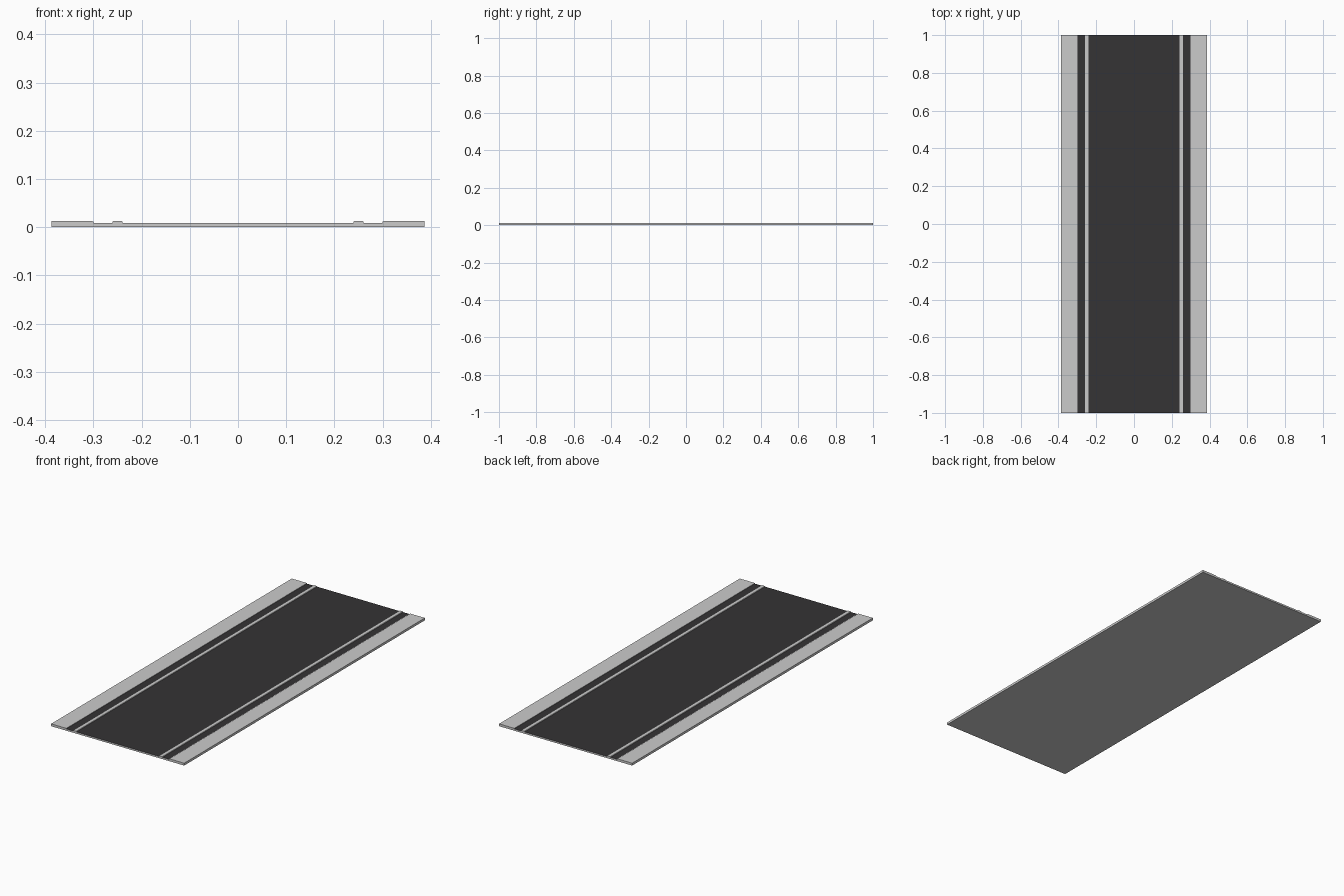
import bpy

if "Cube" in bpy.data.objects:
    bpy.data.objects.remove(bpy.data.objects["Cube"])

LENGTH = 2.0

asphalt = bpy.data.materials.new("asphalt")
asphalt.diffuse_color = (0.035, 0.033, 0.035, 1)
asphalt.use_nodes = True
asphalt.node_tree.nodes["Principled BSDF"].inputs["Base Color"].default_value = asphalt.diffuse_color
concrete = bpy.data.materials.new("concrete")
concrete.diffuse_color = (0.8, 0.8, 0.8, 1)
concrete.use_nodes = True
concrete.node_tree.nodes["Principled BSDF"].inputs["Base Color"].default_value = concrete.diffuse_color


def extrude(name, profile, dark_edges=()):
    """Extrude an (x, z) outline along y; listed edges become asphalt."""
    n = len(profile)
    verts = [(x, y, z) for y in (-LENGTH / 2, LENGTH / 2) for x, z in profile]
    faces = [(i, (i + 1) % n, (i + 1) % n + n, i + n) for i in range(n)]
    faces += [tuple(range(n))[::-1], tuple(range(n, 2 * n))]
    mesh = bpy.data.meshes.new(name)
    mesh.from_pydata(verts, [], [f[::-1] for f in faces])
    mesh.materials.append(concrete)
    mesh.materials.append(asphalt)
    for i in dark_edges:
        mesh.polygons[i].material_index = 1
    obj = bpy.data.objects.new(name, mesh)
    bpy.context.collection.objects.link(obj)
    return obj


ROAD, TOP = 0.009, 0.0125

# Road slab with a dark top face
extrude("road", [(-0.3, 0), (0.3, 0), (0.3, ROAD), (-0.3, ROAD)], dark_edges=[2])

for side, s in (("left", -1), ("right", 1)):
    # Raised pavement with a chamfered kerb edge
    pavement = [(0.3, 0), (0.387, 0), (0.387, TOP), (0.303, TOP), (0.3, TOP - 0.001)]
    # Raised edge line with slightly chamfered corners
    line = [(0.24, ROAD), (0.26, ROAD), (0.26, TOP - 0.001), (0.259, TOP),
            (0.241, TOP), (0.24, TOP - 0.001)]
    for name, outline in (("pavement", pavement), ("edge_line", line)):
        pts = [(s * x, z) for x, z in outline]
        extrude(f"{side}_{name}", pts if s > 0 else pts[::-1])
